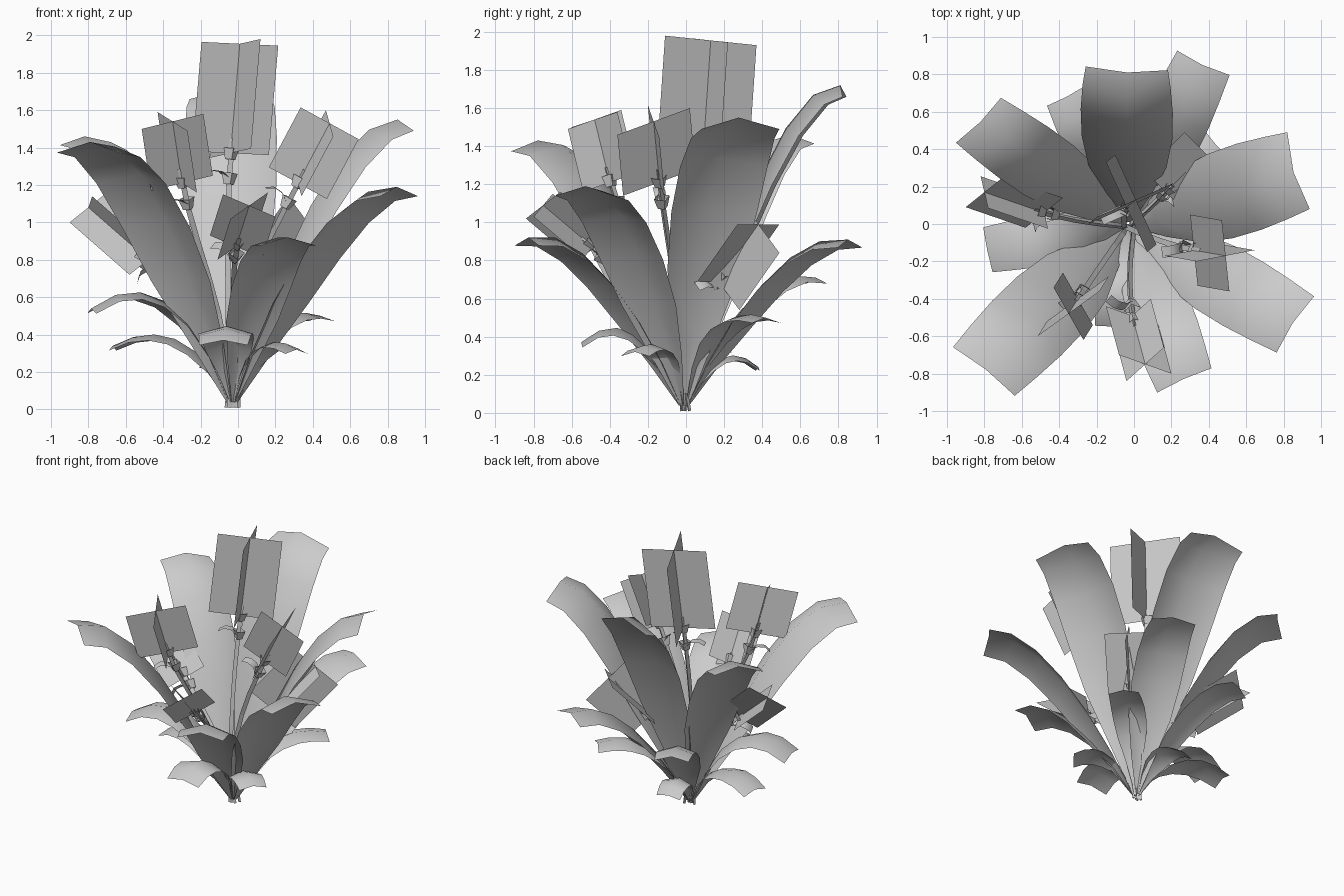
import bpy
import bmesh
import math
import random
from mathutils import Vector

random.seed(4)
if "Cube" in bpy.data.objects:
    bpy.data.objects.remove(bpy.data.objects["Cube"], do_unlink=True)

grey = bpy.data.materials.new("plain_grey")
grey.use_nodes = True
color = (0.6, 0.6, 0.6, 1)
grey.diffuse_color = color
grey.node_tree.nodes["Principled BSDF"].inputs["Base Color"].default_value = color

UP = Vector((0, 0, 1))


def make_object(name, bm, smooth=True):
    mesh = bpy.data.meshes.new(name)
    bm.to_mesh(mesh)
    bm.free()
    mesh.materials.append(grey)
    for face in mesh.polygons:
        face.use_smooth = smooth
    obj = bpy.data.objects.new(name, mesh)
    bpy.context.collection.objects.link(obj)


def bezier(p, t):
    s = 1 - t
    return p[0] * s**3 + p[1] * 3 * s * s * t + p[2] * 3 * s * t * t + p[3] * t**3


def bridge(bm, rows, closed=False):
    """Join rows of vertices into a strip or tube of quads."""
    for low, high in zip(rows, rows[1:]):
        n = len(low)
        for i in range(n if closed else n - 1):
            j = (i + 1) % n
            bm.faces.new((low[i], low[j], high[j], high[i]))


def leaf(name, left, right, height, lift, arch):
    """Arching strap leaf, creased along the midrib, with a blunt notched tip."""
    left, right = Vector((*left, 0)), Vector((*right, 0))
    tip, side = (left + right) / 2, (left - right) / 2
    out = tip.normalized()
    base = Vector((-0.03, -0.01, 0.04)) + out * 0.02
    reach = tip - out * (0.06 if height > 0.6 else 0.01) - base
    reach.z = 0
    path = [base,
            base + reach * 0.25 + UP * height * lift,
            base + reach * 0.65 + UP * height * arch,
            base + reach + UP * (height - base.z)]
    widths = [0.08, 0.55, 0.95, 1.1, 1.12, 1.07, 1]
    bm = bmesh.new()
    rows = []
    for i, w in enumerate(widths):
        t = i / (len(widths) - 1)
        mid = bezier(path, t)
        # Edges fold down from the midrib, square to its slope
        slope = (bezier(path, t + 0.02) - bezier(path, t - 0.02)).normalized()
        fold = out * (slope.z + 0.5 * t) - UP * slope.dot(out)
        edge = mid + fold * side.length * 0.28 * w
        rows.append([bm.verts.new(v) for v in (edge + side * w, mid, edge - side * w)])
    bridge(bm, rows)
    make_object(name, bm)


def tube(name, path, radii, sides):
    """Tapered tube that follows a list of points."""
    bm = bmesh.new()
    rows = []
    for i, (p, r) in enumerate(zip(path, radii)):
        d = (path[min(i + 1, len(path) - 1)] - path[max(i - 1, 0)]).normalized()
        u = d.cross(Vector((1, 0.3, 0))).normalized()
        v = d.cross(u)
        rows.append([bm.verts.new(p + (u * math.cos(a) + v * math.sin(a)) * r)
                     for a in (math.tau * k / sides for k in range(sides))])
    bridge(bm, rows, closed=True)
    make_object(name, bm, smooth=False)


def flower(name, bottom, top, across, through):
    """Two crossed cards on a thin stem with cuffs and a curled bract."""
    bottom, top = Vector(bottom), Vector(top)
    bm = bmesh.new()
    for half in (Vector(across), Vector(through)):
        corners = (bottom - half, bottom + half, top + half, top - half)
        bm.faces.new([bm.verts.new(c) for c in corners])
    make_object(name + "_head", bm, smooth=False)

    # Stem curving out from the crown
    axis = (top - bottom).normalized()
    root = Vector((-0.03 + random.uniform(-0.04, 0.04), random.uniform(-0.03, 0.03), 0.01))
    rise = bottom.z
    curve = [root, root + UP * rise * 0.4 + (bottom - root) * 0.1,
             bottom - axis * rise * 0.3, bottom + axis * 0.08]
    steps = 6
    path = [bezier(curve, i / steps) for i in range(steps + 1)]
    tube(name + "_stem", path, [0.01] + [0.017] * steps, 3)

    # Flared cuffs below the head
    for i, t in enumerate((0.82, 0.92)):
        spot = bezier(curve, t)
        tube(f"{name}_cuff_{i}", [spot, spot + axis * 0.06], [0.028, 0.045], 4)

    # Curled bract
    start = bezier(curve, 0.84)
    out = Vector(across).normalized()
    wide = axis.cross(out) * 0.03
    bm = bmesh.new()
    rows = []
    for reach, lift in ((0, 0), (0.05, 0.04), (0.1, 0.045), (0.14, 0.02)):
        p = start - out * reach + axis * lift
        rows.append([bm.verts.new(p + wide), bm.verts.new(p - wide)])
    bridge(bm, rows)
    make_object(name + "_bract", bm)


# Leaves: left and right tip corners, tip height, lift near base, arch near tip
LEAVES = {
    "tall_back_leaf": ((-0.26, 0.88), (0.18, 0.86), 1.72, 0.5, 1),
    "tall_left_leaf": ((-0.99, 0.46), (-0.75, 0.7), 1.46, 0.5, 1.02),
    "tall_right_leaf": ((0.85, 0.5), (0.97, 0.09), 1.55, 0.5, 0.98),
    "tall_front_leaf": ((-0.67, -0.95), (-1, -0.69), 1.43, 0.45, 1.04),
    "middle_right_leaf": ((1, -0.41), (0.8, -0.71), 1.19, 0.45, 1.02),
    "middle_front_leaf": ((0.43, -0.82), (0.14, -0.95), 0.92, 0.5, 1.06),
    "middle_back_leaf": ((0.25, 0.97), (0.53, 0.84), 0.91, 0.5, 1.03),
    "inner_back_leaf": ((-0.49, 0.68), (-0.28, 0.79), 0.71, 0.6, 1.07),
    "low_left_leaf": ((-0.77, -0.26), (-0.82, -0.02), 0.54, 1.05, 1.3),
    "low_back_leaf": ((0.38, 0.5), (0.52, 0.35), 0.5, 0.95, 1.02),
    "low_front_leaf": ((0.05, -0.56), (-0.21, -0.56), 0.37, 1.05, 1.35),
    "ground_left_leaf": ((-0.7, 0.04), (-0.66, 0.24), 0.34, 1.1, 1.25),
    "ground_right_leaf": ((0.38, -0.2), (0.26, -0.35), 0.32, 1.05, 1.15),
    "ground_back_leaf": ((-0.21, 0.38), (-0.03, 0.4), 0.24, 1.1, 1.35),
}
for leaf_name, spec in LEAVES.items():
    leaf(leaf_name, *spec)

# Flowers: head bottom, head top, half widths of the two cards
FLOWERS = {
    "top_flower": ((-0.04, 0.09, 1.37), (0.01, 0.13, 1.955),
                   (0.205, 0.09, -0.01), (0.11, -0.24, 0.025)),
    "left_flower": ((-0.3, -0.4, 1.21), (-0.35, -0.48, 1.54),
                    (0.165, 0.12, 0.04), (0.08, -0.14, -0.05)),
    "right_flower": ((0.32, -0.14, 1.21), (0.49, -0.17, 1.53),
                     (0.155, 0.03, -0.085), (-0.02, 0.19, 0.07)),
    "front_flower": ((-0.01, -0.49, 0.87), (0.06, -0.75, 1.09),
                     (0.14, -0.05, -0.06), (0.1, 0.09, 0.07)),
    "far_left_flower": ((-0.48, 0.06, 0.8), (-0.8, 0.17, 1.08),
                        (0.1, 0.08, 0.08), (-0.02, 0.085, -0.06)),
    "back_flower": ((0.17, 0.17, 0.69), (0.38, 0.38, 0.99),
                    (-0.11, 0.11, 0), (0.11, 0.11, -0.15)),
}
for flower_name, spec in FLOWERS.items():
    flower(flower_name, *spec)
